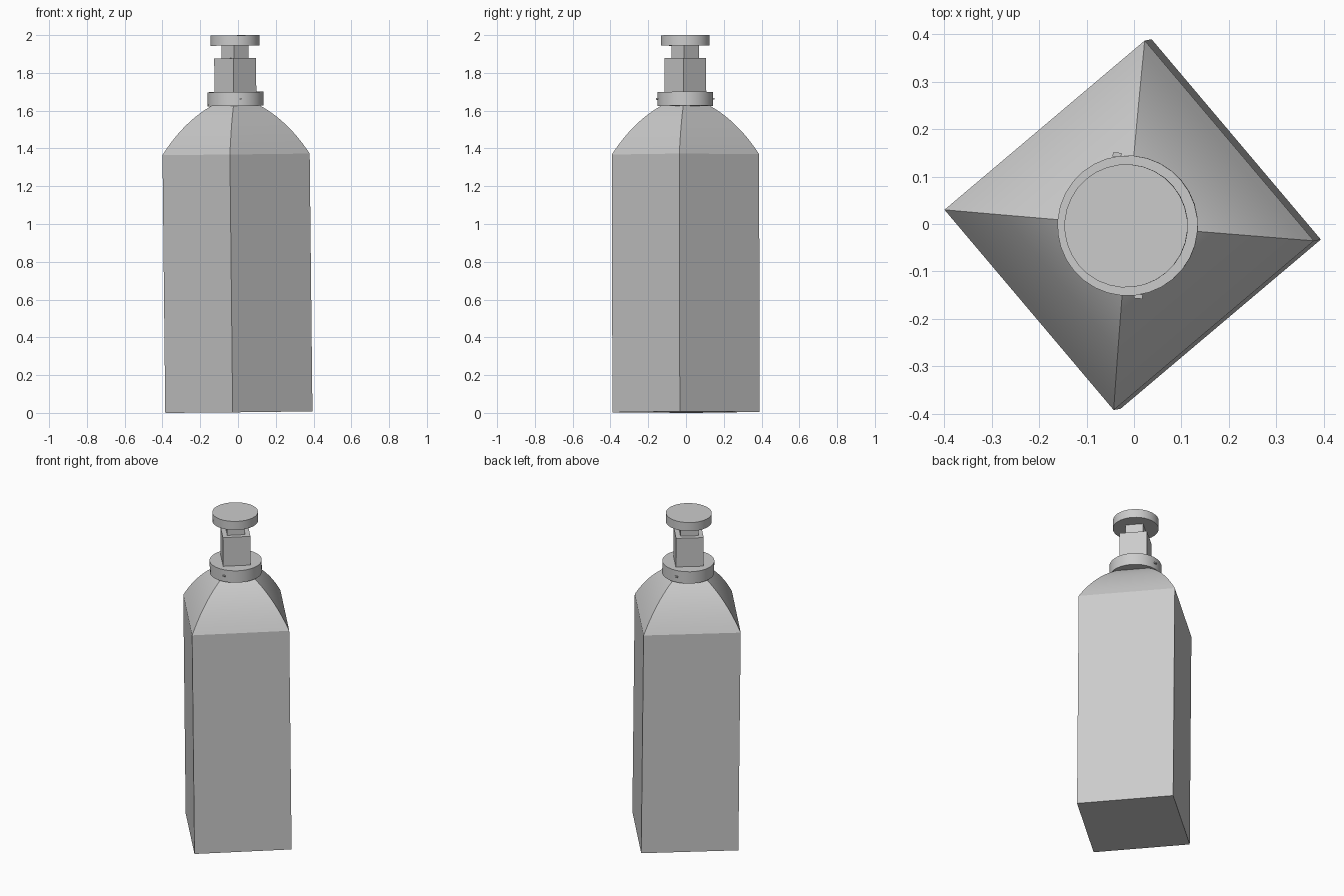
import bpy, bmesh, math
from mathutils import Matrix, Vector

cube = bpy.data.objects.get("Cube")
if cube:
    bpy.data.objects.remove(cube, do_unlink=True)

grey = bpy.data.materials.new("plain grey")
grey.use_nodes = True
colour = (0.6, 0.6, 0.6, 1)
grey.diffuse_color = colour
grey.node_tree.nodes["Principled BSDF"].inputs["Base Color"].default_value = colour

# The whole bottle is turned and leans very slightly
pose = (Matrix.Translation((0.0045, 0, 0.004))
        @ Matrix.Rotation(-0.0107, 4, 'Y')
        @ Matrix.Rotation(0.002, 4, 'X')
        @ Matrix.Rotation(math.radians(-4.8), 4, 'Z'))


def finish(name, bm):
    """Turn a bmesh into a posed, shaded object."""
    bmesh.ops.recalc_face_normals(bm, faces=bm.faces)
    mesh = bpy.data.meshes.new(name)
    bm.to_mesh(mesh)
    bm.free()
    mesh.materials.append(grey)
    obj = bpy.data.objects.new(name, mesh)
    bpy.context.collection.objects.link(obj)
    obj.matrix_world = pose
    bpy.ops.object.select_all(action='DESELECT')
    obj.select_set(True)
    bpy.context.view_layer.objects.active = obj
    bpy.ops.object.shade_smooth_by_angle(angle=math.radians(18))
    return obj


def stack(name, sides, profile):
    """Closed solid from rings of (corner radius, height)."""
    bm = bmesh.new()
    rings = []
    for r, z in profile:
        rings.append([bm.verts.new((r * math.cos(math.tau * i / sides),
                                    r * math.sin(math.tau * i / sides), z))
                      for i in range(sides)])
    for low, high in zip(rings, rings[1:]):
        for i in range(sides):
            j = (i + 1) % sides
            bm.faces.new((low[i], low[j], high[j], high[i]))
    bm.faces.new(rings[0])
    bm.faces.new(rings[-1])
    return finish(name, bm)


# Square bottle with curved shoulders
BODY, BODY_TOP, NECK, NECK_TOP = 0.391, 1.365, 0.115, 1.63
p0, p1, p2 = Vector((BODY, BODY_TOP)), Vector((0.275, 1.545)), Vector((NECK, NECK_TOP))
shoulder = []
for k in range(13):
    t = k / 12
    shoulder.append(tuple(p0 * (1 - t) ** 2 + p1 * 2 * t * (1 - t) + p2 * t * t))
stack("bottle_body", 4, [(BODY, 0)] + shoulder)

# Round collar, square pump stem and round press button
stack("collar", 32, [(0.148, 1.621), (0.148, 1.695)])
stack("pump_stem", 4, [(0.111, 1.69), (0.111, 1.874)])
stack("pump_rod", 4, [(0.072, 1.87), (0.072, 1.945)])
stack("press_button", 32, [(0.13, 1.941), (0.13, 1.995)])

# Tiny ticks on the front and back of the collar
for name, side in (("front_tick", -1), ("back_tick", 1)):
    bm = bmesh.new()
    bmesh.ops.create_cube(bm, size=1, matrix=Matrix.Translation((-side * 0.035, side * 0.147, 1.658))
                          @ Matrix.Diagonal((0.018, 0.009, 0.008, 1)))
    finish(name, bm)
